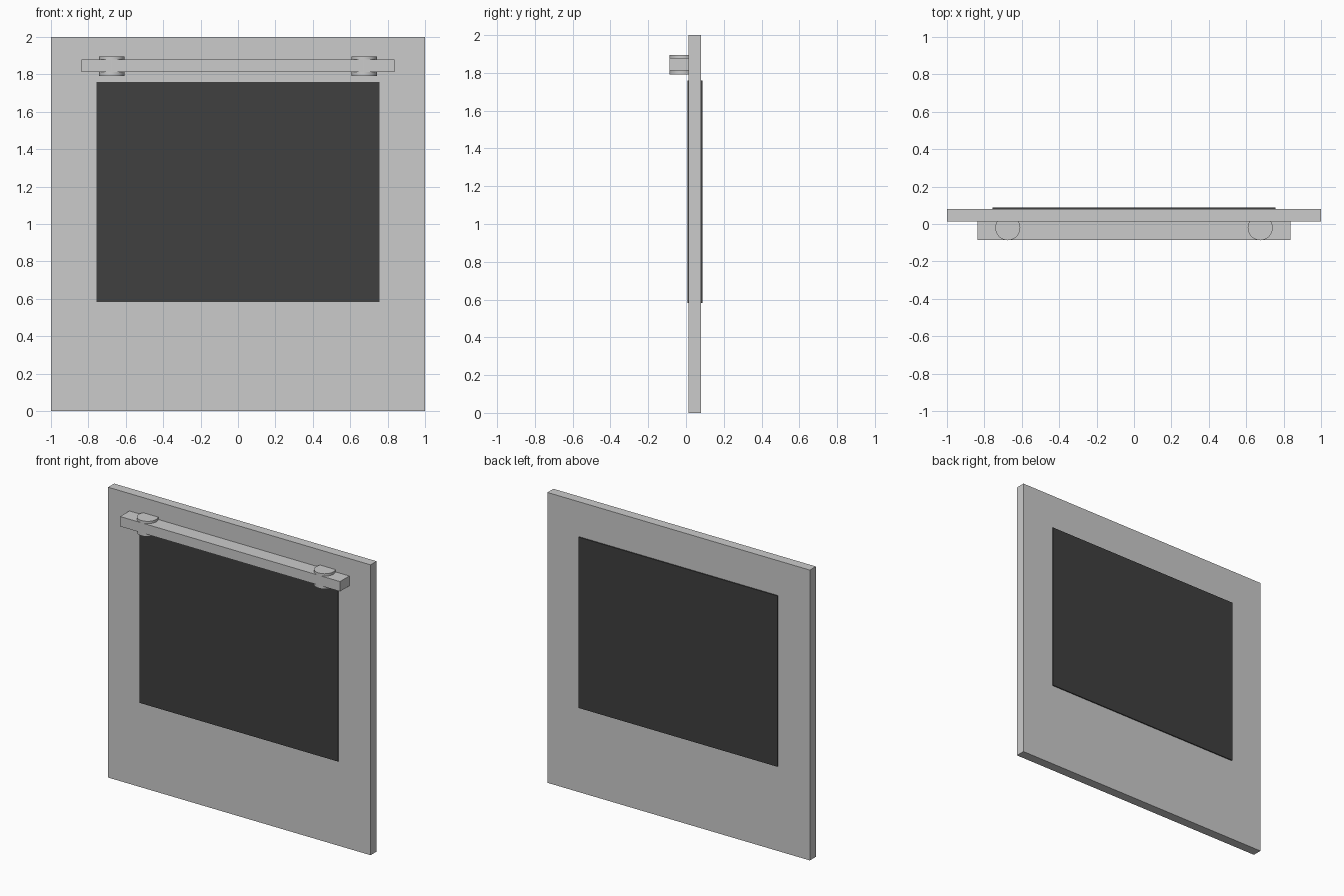
import bpy

if "Cube" in bpy.data.objects:
    bpy.data.objects.remove(bpy.data.objects["Cube"])


def box(name, x, y, z):
    """Axis-aligned box from (min, max) ranges."""
    bpy.ops.mesh.primitive_cube_add(size=1, location=[(a + b) / 2 for a, b in (x, y, z)])
    ob = bpy.context.object
    ob.name = name
    ob.scale = [b - a for a, b in (x, y, z)]
    bpy.ops.object.transform_apply(location=False, rotation=False, scale=True)
    return ob


# Door slab
box("door_panel", (-1, 1), (0.0145, 0.08), (0, 2))

# Dark window pane, slightly proud of both door faces
pane = box("window_glass", (-0.757, 0.757), (0.0067, 0.087), (0.583, 1.76))
glass = bpy.data.materials.new("dark_glass")
glass.diffuse_color = (0.05, 0.05, 0.05, 1)
glass.use_nodes = True
glass.node_tree.nodes["Principled BSDF"].inputs["Base Color"].default_value = glass.diffuse_color
pane.data.materials.append(glass)

# Handle bar
box("handle_bar", (-0.838, 0.838), (-0.0865, 0.0145), (1.812, 1.88))

# Round handle mounts, running vertically through the bar and into the door
for side, x in (("left", -0.675), ("right", 0.675)):
    bpy.ops.mesh.primitive_cylinder_add(vertices=32, radius=0.067, depth=0.105,
                                        location=(x, -0.02, 1.8435))
    mount = bpy.context.object
    mount.name = "handle_mount_" + side
    bpy.ops.object.shade_smooth_by_angle()
